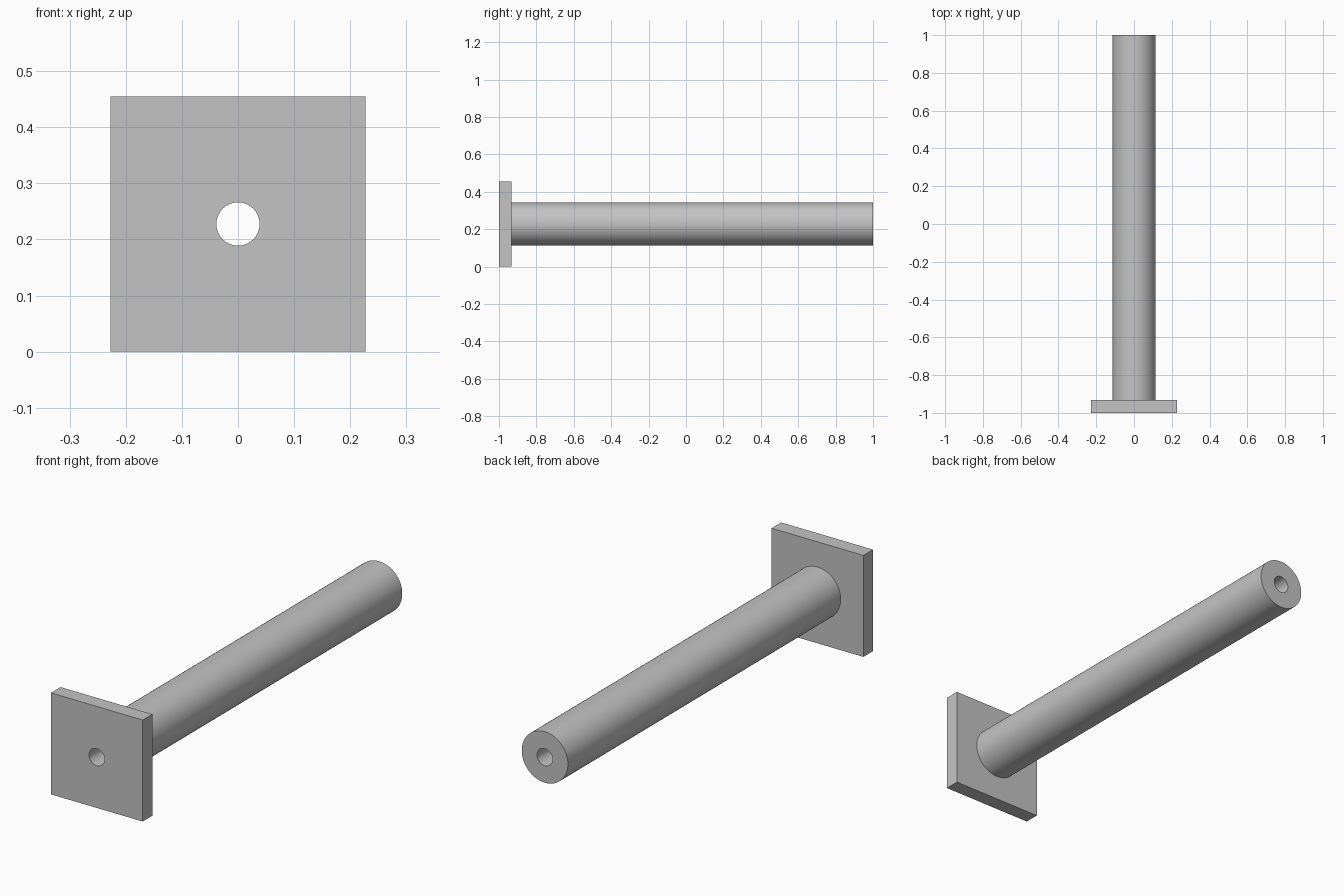
import bpy
import bmesh
from math import cos, sin, tau, radians

SEGMENTS = 64            # multiple of 8 so square rings get true corners
CENTRE_Z = 0.2275
HALF_PLATE = 0.2275
TUBE_R, BORE_R = 0.1145, 0.0385
FRONT, PLATE_BACK, BACK = -1.0, -0.932, 1.0

if "Cube" in bpy.data.objects:
    bpy.data.objects.remove(bpy.data.objects["Cube"], do_unlink=True)

# Single grey finish
grey = bpy.data.materials.new("plain_grey")
grey.use_nodes = True
colour = (0.55, 0.55, 0.55, 1)
grey.diffuse_color = colour
grey.node_tree.nodes["Principled BSDF"].inputs["Base Color"].default_value = colour


def ring(bm, size, y, square=False):
    """Circle (or square outline) of points around the long axis."""
    verts = []
    for i in range(SEGMENTS):
        c, s = cos(tau * i / SEGMENTS), sin(tau * i / SEGMENTS)
        r = size / max(abs(c), abs(s)) if square else size
        verts.append(bm.verts.new((r * c, y, CENTRE_Z + r * s)))
    return verts


def skin_rings(name, sections):
    """Join successive rings with quads into one smooth-by-angle object."""
    bm = bmesh.new()
    rings = [ring(bm, *section) for section in sections]
    for a, b in zip(rings, rings[1:]):
        for i in range(SEGMENTS):
            j = (i + 1) % SEGMENTS
            bm.faces.new((a[i], b[i], b[j], a[j]))
    mesh = bpy.data.meshes.new(name)
    bm.to_mesh(mesh)
    bm.free()
    mesh.materials.append(grey)
    obj = bpy.data.objects.new(name, mesh)
    bpy.context.collection.objects.link(obj)
    bpy.ops.object.select_all(action="DESELECT")
    obj.select_set(True)
    bpy.context.view_layer.objects.active = obj
    bpy.ops.object.shade_smooth_by_angle(angle=radians(30))
    return obj


# Square mounting plate, from the bore mouth round to the foot of the tube
skin_rings("mounting_plate", [
    (BORE_R, FRONT),
    (HALF_PLATE, FRONT, True),
    (HALF_PLATE, PLATE_BACK, True),
    (TUBE_R, PLATE_BACK),
])

# Thick tube with the bore running back through the plate
skin_rings("bored_tube", [
    (TUBE_R, PLATE_BACK),
    (TUBE_R, BACK),
    (BORE_R, BACK),
    (BORE_R, FRONT),
])
